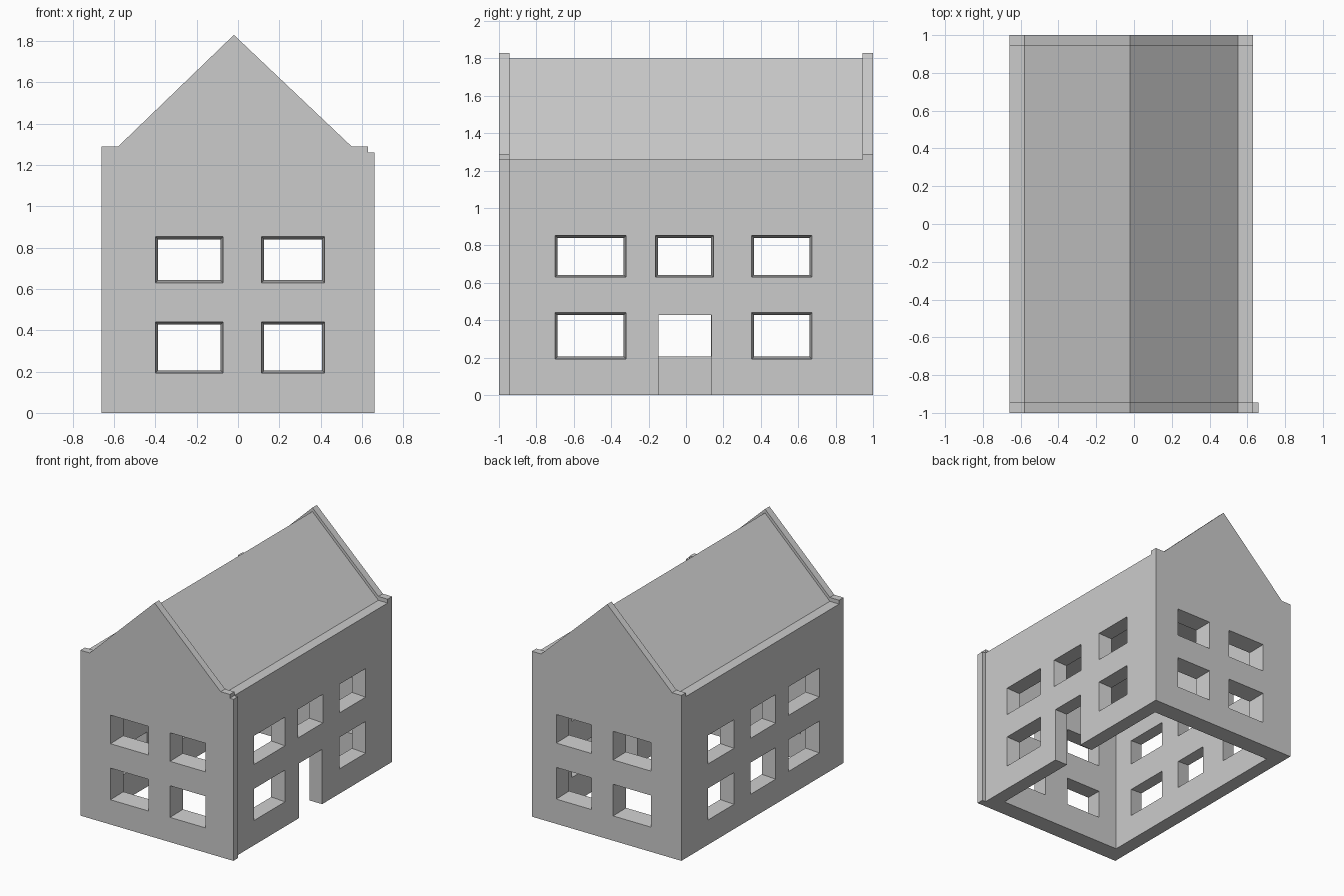
import bpy
import bmesh

cube = bpy.data.objects.get("Cube")
if cube:
    bpy.data.objects.remove(cube, do_unlink=True)

# One grey for the whole building
grey = bpy.data.materials.new("plain grey")
grey.use_nodes = True
COLOUR = (0.6, 0.6, 0.6, 1)
grey.diffuse_color = COLOUR
grey.node_tree.nodes["Principled BSDF"].inputs["Base Color"].default_value = COLOUR


def loft(name, start, end):
    """Solid between two matching rings of 3D points."""
    bm = bmesh.new()
    a = [bm.verts.new(p) for p in start]
    b = [bm.verts.new(p) for p in end]
    bm.faces.new(a)
    bm.faces.new(b)
    for i in range(len(a)):
        j = (i + 1) % len(a)
        bm.faces.new((a[i], a[j], b[j], b[i]))
    bmesh.ops.recalc_face_normals(bm, faces=bm.faces)
    mesh = bpy.data.meshes.new(name)
    bm.to_mesh(mesh)
    bm.free()
    mesh.materials.append(grey)
    obj = bpy.data.objects.new(name, mesh)
    bpy.context.collection.objects.link(obj)
    return obj


def extrude_y(name, profile, y0, y1):
    return loft(name, [(x, y0, z) for x, z in profile], [(x, y1, z) for x, z in profile])


def box(name, x0, x1, y0, y1, z0, z1):
    return extrude_y(name, [(x0, z0), (x1, z0), (x1, z1), (x0, z1)], y0, y1)


def cut(target, cutter):
    cutter.hide_render = True
    cutter.hide_viewport = True
    mod = target.modifiers.new(cutter.name, "BOOLEAN")
    mod.operation = "DIFFERENCE"
    mod.solver = "EXACT"
    mod.object = cutter


# Overall sizes
LEFT, RIGHT, END = -0.66, 0.63, 1.0
EAVES, PARAPET, LIP = 1.29, 0.055, 0.03
SIDE_WALL, END_WALL, CEILING = 0.11, 0.14, 1.2

# Gabled block
outline = [(RIGHT, EAVES), (0.55, EAVES), (-0.02, 1.83), (-0.58, EAVES), (LEFT, EAVES)]
house = extrude_y("house", [(LEFT, 0), (RIGHT, 0)] + outline, -END, END)

# Roof set down between the end parapets
roof = [(x, z - LIP) for x, z in outline]
roof[0] = (RIGHT + 0.2, EAVES - LIP)
roof[-1] = (LEFT - 0.2, EAVES - LIP)
cut(house, extrude_y("roof_cutter", roof + [(LEFT - 0.2, 2.2), (RIGHT + 0.2, 2.2)],
                     PARAPET - END, END - PARAPET))

# Hollow room, open underneath
cut(house, box("room_cutter", LEFT + SIDE_WALL, RIGHT - SIDE_WALL,
               END_WALL - END, END - END_WALL, -0.2, CEILING))


def window(name, axis, surface, outward, thick, u0, u1, z0, z1):
    """Opening that narrows slightly towards the room."""
    def ring(depth):
        t = 0.013 * depth / thick
        pos = surface - outward * depth
        corners = [(u0 + t, z0 + t), (u1 - t, z0 + t), (u1 - t, z1 - t), (u0 + t, z1 - t)]
        return [(pos, u, z) if axis == "x" else (u, pos, z) for u, z in corners]
    cut(house, loft(name, ring(-0.02), ring(thick + 0.02)))


# Two rows of windows on every wall
rows = {"lower": (0.193, 0.44), "upper": (0.63, 0.853)}
for row, (z0, z1) in rows.items():
    for i, (u0, u1) in enumerate([(-0.4, -0.072), (0.114, 0.419)]):
        for side, sign in (("front", -1), ("back", 1)):
            window(f"{side}_{row}_window_cutter_{i}", "y", sign * END, sign, END_WALL,
                   u0, u1, z0, z1)
    for i, (u0, u1) in enumerate([(-0.7, -0.32), (-0.163, 0.147), (0.351, 0.673)]):
        window(f"right_{row}_window_cutter_{i}", "x", LEFT, -1, SIDE_WALL, u0, u1, z0, z1)
        if not (row == "lower" and i == 1):
            window(f"left_{row}_window_cutter_{i}", "x", RIGHT, 1, SIDE_WALL, u0, u1, z0, z1)

# Doorway in the middle of the left wall
cut(house, box("doorway_cutter", RIGHT - SIDE_WALL - 0.02, RIGHT + 0.02,
               -0.147, 0.137, -0.1, 0.427))

# Corner pilaster
box("corner_pilaster", RIGHT, 0.66, -END, PARAPET - END, 0, EAVES - LIP)
